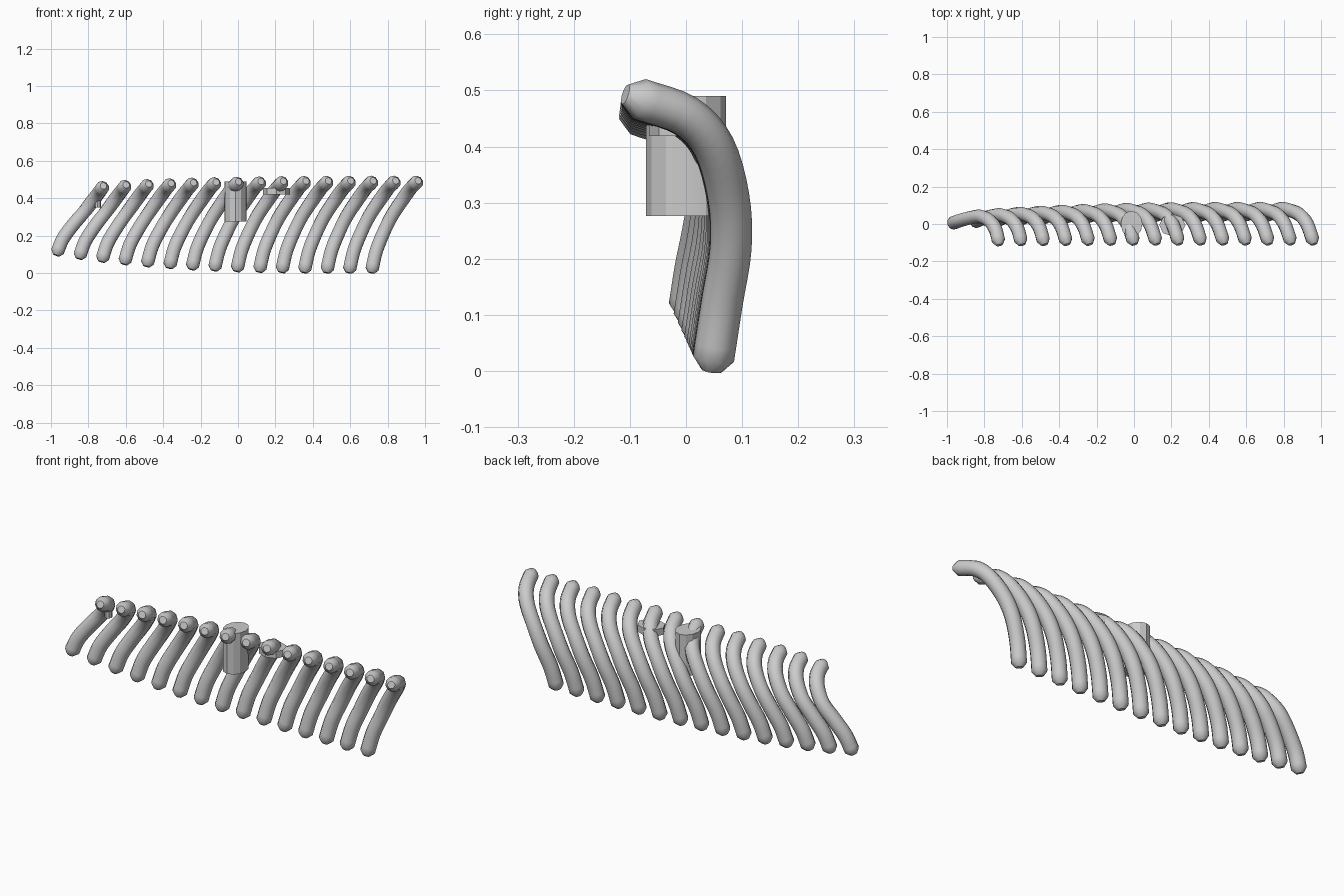
import bpy, bmesh, math
from mathutils import Vector

cube = bpy.data.objects.get("Cube")
if cube:
    bpy.data.objects.remove(cube, do_unlink=True)

grey = bpy.data.materials.new("plain_grey")
grey.use_nodes = True
colour = (0.6, 0.6, 0.6, 1)
grey.diffuse_color = colour
grey.node_tree.nodes["Principled BSDF"].inputs["Base Color"].default_value = colour


def finish(name, bm, angle):
    bmesh.ops.recalc_face_normals(bm, faces=bm.faces)
    mesh = bpy.data.meshes.new(name)
    bm.to_mesh(mesh)
    bm.free()
    mesh.materials.append(grey)
    ob = bpy.data.objects.new(name, mesh)
    bpy.context.collection.objects.link(ob)
    bpy.ops.object.select_all(action='DESELECT')
    ob.select_set(True)
    bpy.context.view_layer.objects.active = ob
    bpy.ops.object.shade_smooth_by_angle(angle=math.radians(angle))
    return ob


def smooth_path(points, steps=4):
    """Catmull-Rom samples through the points."""
    p = [points[0] * 2 - points[1]] + points + [points[-1] * 2 - points[-2]]
    out = []
    for i in range(1, len(p) - 2):
        a, b, c, d = p[i - 1:i + 3]
        for k in range(steps):
            t = k / steps
            out.append(0.5 * (2 * b + (c - a) * t + (2 * a - 5 * b + 4 * c - d) * t ** 2
                              + (3 * b - a - 3 * c + d) * t ** 3))
    return out + [points[-1]]


def tube(name, points, radius, sides=10):
    path = smooth_path(points)
    # blunt, tapered ends
    head = (path[0] - path[1]).normalized()
    tail = (path[-1] - path[-2]).normalized()
    path = [path[0] + head * radius * 0.75] + path + [path[-1] + tail * radius * 0.6]
    bm = bmesh.new()
    rings = []
    for i, centre in enumerate(path):
        along = (path[min(i + 1, len(path) - 1)] - path[max(i - 1, 0)]).normalized()
        u = along.cross(Vector((1, 0, 0))).normalized()
        v = along.cross(u)
        r = radius * (0.5 if i in (0, len(path) - 1) else 1)
        rings.append([bm.verts.new(centre + r * (u * math.cos(a) + v * math.sin(a)))
                      for a in (math.tau * k / sides for k in range(sides))])
    for lower, upper in zip(rings, rings[1:]):
        for k in range(sides):
            n = (k + 1) % sides
            bm.faces.new((lower[k], lower[n], upper[n], upper[k]))
    bm.faces.new(rings[0])
    bm.faces.new(rings[-1])
    return finish(name, bm, 40)


def prism(name, centre, half, sides):
    """Upright many-sided column with an oval section."""
    bm = bmesh.new()
    bmesh.ops.create_cone(bm, cap_ends=True, segments=sides, radius1=1, radius2=1, depth=2)
    for v in bm.verts:
        v.co = Vector(c + s * h for c, s, h in zip(centre, v.co, half))
    return finish(name, bm, 25)


# Ribs: a full-length shape at the left end, a shorter one at the right end
COUNT, STEP = 15, 0.12
FULL = [(.955, -.083, .485), (.925, 0, .455), (.885, .05, .4), (.825, .076, .31),
        (.78, .08, .22), (.74, .064, .12), (.717, .049, .022)]
SHORT = [(.955, -.087, .457), (.94, -.03, .435), (.91, .015, .395), (.86, .04, .33),
         (.8, .032, .26), (.745, .017, .185), (.715, .006, .115)]
for i in range(COUNT):
    blend = (1 - i / (COUNT - 1)) ** 3
    shift = Vector((STEP * (i - COUNT + 1), 0, 0))
    points = [Vector(f).lerp(Vector(s), blend) + shift for f, s in zip(FULL, SHORT)]
    tube(f"rib_{i + 1}", points, 0.037)

# Post, side plate and small peg between the ribs
prism("centre_post", (-.013, 0, .383), (.058, .071, .107), 12)
prism("side_plate", (.205, -.006, .437), (.07, .06, .018), 8)
prism("small_peg", (-.75, .0, .37), (.018, .02, .02), 8)
